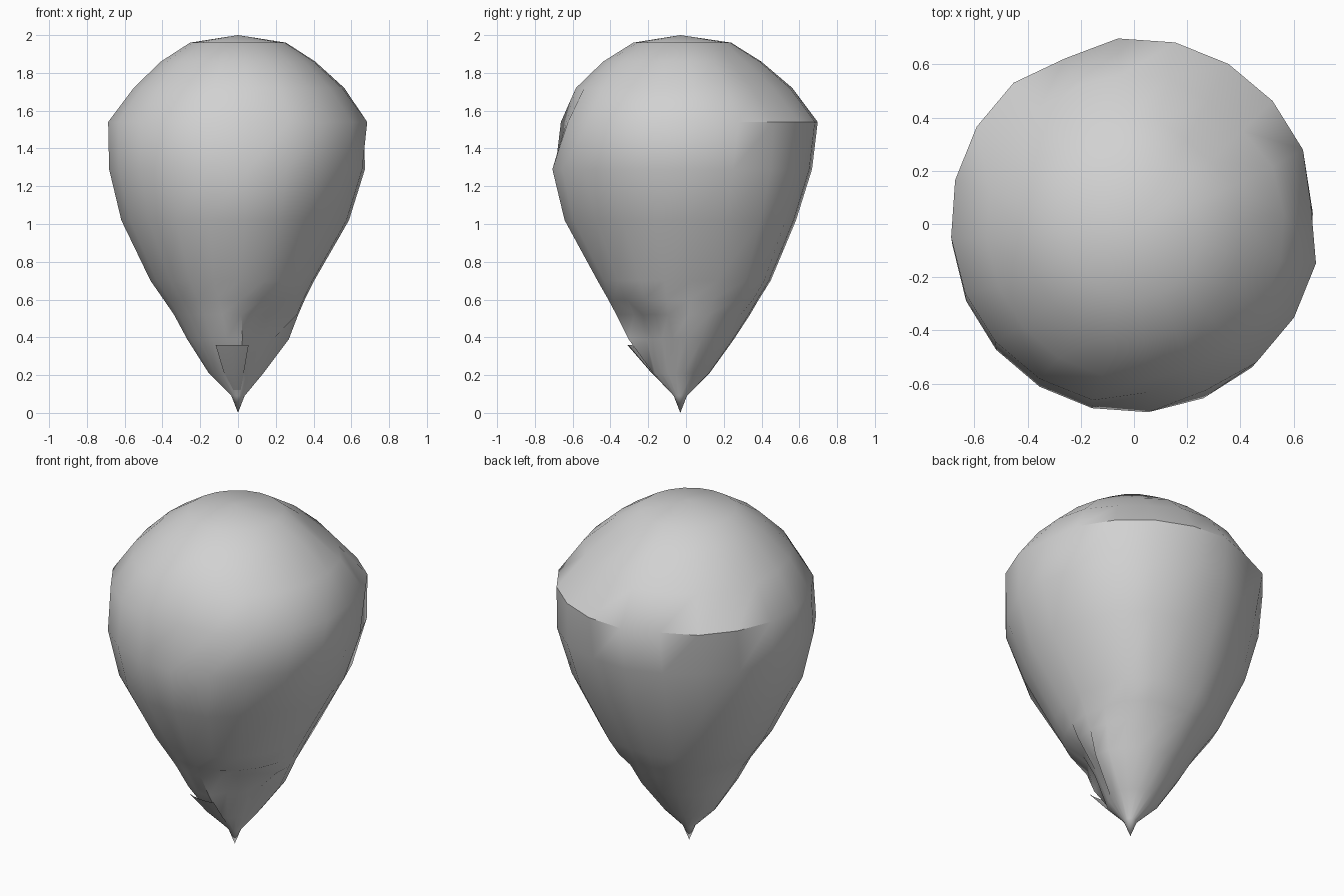
import bpy, bmesh, math

if "Cube" in bpy.data.objects:
    bpy.data.objects.remove(bpy.data.objects["Cube"])

# Rings of the bulb: height, x radius, y radius, x centre, y centre
RINGS = [(0.0, 0, 0, 0, -0.03), (0.09, 0.035, 0.035, 0, -0.03),
         (0.21, 0.145, 0.15, -0.01, -0.025), (0.39, 0.27, 0.28, 0, -0.025),
         (0.52, 0.33, 0.355, -0.01, -0.015), (0.60, 0.375, 0.40, -0.02, -0.013),
         (0.70, 0.435, 0.46, -0.03, -0.01),
         (1.02, 0.605, 0.615, -0.015, -0.03), (1.29, 0.68, 0.69, -0.005, -0.02),
         (1.54, 0.69, 0.69, 0, 0.01), (1.72, 0.56, 0.575, 0.005, -0.01),
         (1.86, 0.41, 0.42, 0, -0.02), (1.96, 0.255, 0.26, 0, -0.02),
         (2.0, 0, 0, 0, -0.03)]
SIDES = 20

# Hollows (negative) and swellings (positive): height, start, end angle, amount
SHAPING = [
    # hollow beside the front leaf
    (0.21, 305, 355, -0.015), (0.39, 290, 350, -0.08), (0.52, 290, 335, -0.07),
    # fuller back right shoulder
    (0.60, 35, 65, 0.03), (0.70, 35, 65, 0.035), (1.02, 35, 65, 0.035),
    (1.29, 35, 65, 0.025),
    # flattened front right and back left
    (1.02, 305, 335, -0.025), (1.54, 305, 350, 0.012),
    (1.29, 105, 135, -0.02), (1.02, 105, 120, -0.015), (0.70, 125, 135, -0.015),
    # dimples around the crown
    (1.86, 30, 65, -0.03), (1.72, 30, 65, -0.025),
    (1.54, 105, 120, -0.025), (1.54, 270, 285, -0.045), (1.54, 0, 10, -0.022)]

grey = bpy.data.materials.new("light grey")
grey.diffuse_color = (0.64, 0.64, 0.64, 1)
grey.use_nodes = True
grey.node_tree.nodes["Principled BSDF"].inputs["Base Color"].default_value = grey.diffuse_color


def ring_point(ring, angle, lift=0.0):
    """Point on a ring at an angle in degrees, moved outward by lift."""
    z, rx, ry, cx, cy = ring
    a = math.radians(angle)
    return (cx + (rx + lift) * math.cos(a), cy + (ry + lift) * math.sin(a), z)


def shaping(z, angle):
    return sum(d for h, a, b, d in SHAPING if h == z and a <= angle <= b)


def ring_at(z):
    """Ring blended between the listed heights."""
    for lo, hi in zip(RINGS, RINGS[1:]):
        if z <= hi[0]:
            t = (z - lo[0]) / (hi[0] - lo[0])
            return [p + (q - p) * t for p, q in zip(lo, hi)]


def finish(name, bm, sharp):
    mesh = bpy.data.meshes.new(name)
    bm.to_mesh(mesh)
    bm.free()
    mesh.materials.append(grey)
    ob = bpy.data.objects.new(name, mesh)
    bpy.context.collection.objects.link(ob)
    bpy.ops.object.select_all(action='DESELECT')
    ob.select_set(True)
    bpy.context.view_layer.objects.active = ob
    bpy.ops.object.shade_smooth_by_angle(angle=math.radians(sharp))


# Teardrop bulb with a pointed stem tip
bm = bmesh.new()
tip = bm.verts.new((0, -0.03, 0))
crown = bm.verts.new((0, -0.03, 2))
angles = [5 + 360 * i / SIDES for i in range(SIDES)]
loops = [[bm.verts.new(ring_point(r, a, shaping(r[0], a))) for a in angles]
         for r in RINGS[1:-1]]
for i in range(SIDES):
    j = (i + 1) % SIDES
    bm.faces.new((tip, loops[0][j], loops[0][i]))
    for lo, hi in zip(loops, loops[1:]):
        bm.faces.new((lo[i], lo[j], hi[j], hi[i]))
    bm.faces.new((loops[-1][i], loops[-1][j], crown))
finish("bulb", bm, 40)

# Small raised leaf at the front of the base
bm = bmesh.new()
rows = [(0.12, 250, 285, 0.0), (0.22, 245, 285, 0.008), (0.36, 245, 282, 0.028)]
grid = [[bm.verts.new(ring_point(ring_at(z), a + (b - a) * i / 4, lift))
         for i in range(5)] for z, a, b, lift in rows]
for lo, hi in zip(grid, grid[1:]):
    for i in range(4):
        bm.faces.new((lo[i], lo[i + 1], hi[i + 1], hi[i]))
finish("front_leaf", bm, 50)
